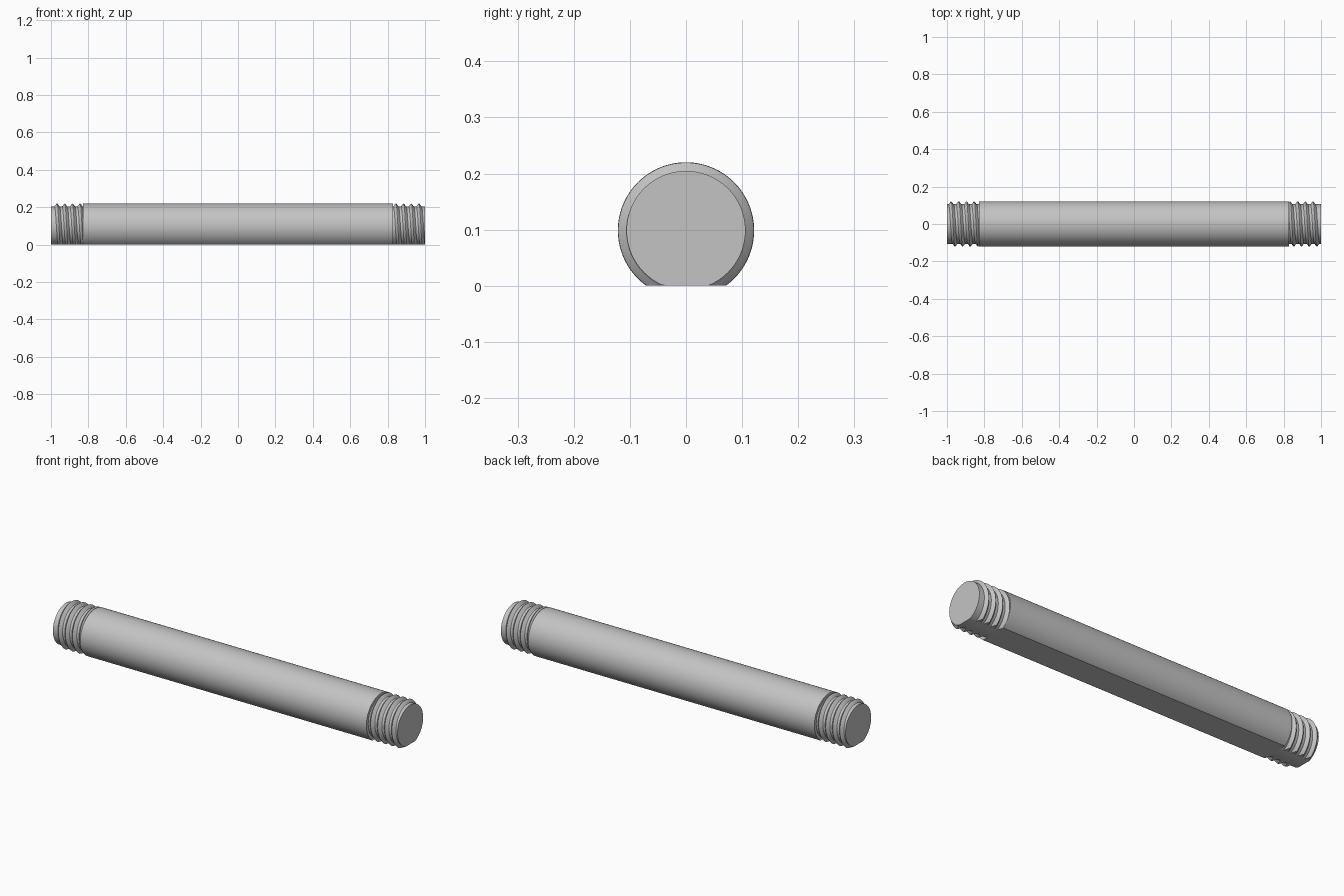
import bpy, bmesh
from math import sin, cos, pi
from mathutils import Matrix, Vector

RADIUS = 0.1215      # outer radius of shaft and thread crests
CORE = 0.106         # root radius of the threaded ends
AXIS_Z = 0.0985      # axis height above the flat
SHAFT_END = 0.83
PITCH, TURNS, STEPS = 0.041, 4, 72

if "Cube" in bpy.data.objects:
    bpy.data.objects.remove(bpy.data.objects["Cube"], do_unlink=True)

steel = bpy.data.materials.new("grey steel")
steel.use_nodes = True
steel.diffuse_color = (0.55, 0.55, 0.55, 1)
steel.node_tree.nodes["Principled BSDF"].inputs["Base Color"].default_value = (0.55, 0.55, 0.55, 1)


def finish(bm, name):
    """Mill the flat along the underside, cap the cut and make the object."""
    bmesh.ops.recalc_face_normals(bm, faces=bm.faces)
    bmesh.ops.bisect_plane(bm, geom=bm.verts[:] + bm.edges[:] + bm.faces[:],
                           plane_co=(0, 0, 0), plane_no=(0, 0, -1), clear_outer=True)
    bmesh.ops.edgeloop_fill(bm, edges=[e for e in bm.edges if e.is_boundary])
    bmesh.ops.recalc_face_normals(bm, faces=bm.faces)
    mesh = bpy.data.meshes.new(name)
    bm.to_mesh(mesh)
    bm.free()
    mesh.materials.append(steel)
    obj = bpy.data.objects.new(name, mesh)
    bpy.context.collection.objects.link(obj)
    bpy.ops.object.select_all(action='DESELECT')
    obj.select_set(True)
    bpy.context.view_layer.objects.active = obj
    bpy.ops.object.shade_smooth_by_angle(angle=pi / 6)


def rod(name, x0, x1, radius):
    """Round bar along x."""
    bm = bmesh.new()
    place = Matrix.Translation(((x0 + x1) / 2, 0, AXIS_Z)) @ Matrix.Rotation(pi / 2, 4, 'Y')
    bmesh.ops.create_cone(bm, cap_ends=True, segments=96, radius1=radius,
                          radius2=radius, depth=x1 - x0, matrix=place)
    finish(bm, name)


def thread(name, start):
    """Rounded ridge swept along a right-handed helix, starting at the flat."""
    section = [(-0.015, CORE - 0.001), (-0.009, 0.110), (-0.004, 0.1185), (0, 0.121),
               (0.004, 0.1185), (0.009, 0.110), (0.015, CORE - 0.001)]
    bm = bmesh.new()
    rings = []
    for i in range(TURNS * STEPS + 1):
        turn = i / STEPS
        a = 2 * pi * turn - pi / 2
        rings.append([bm.verts.new(Vector((start + PITCH * turn + dx, r * cos(a),
                                           AXIS_Z + r * sin(a)))) for dx, r in section])
    n = len(section)
    for a, b in zip(rings, rings[1:]):
        for j in range(n):
            k = (j + 1) % n
            bm.faces.new((a[j], a[k], b[k], b[j]))
    bm.faces.new(rings[0])
    bm.faces.new(rings[-1])
    finish(bm, name)


# Plain middle
rod("shaft", -SHAFT_END, SHAFT_END, RADIUS)

# Threaded ends
rod("right_end_core", -1, -SHAFT_END + 0.01, CORE)
rod("left_end_core", SHAFT_END - 0.01, 1, CORE)
thread("right_end_thread", -0.988)
thread("left_end_thread", 0.988 - PITCH * TURNS)
